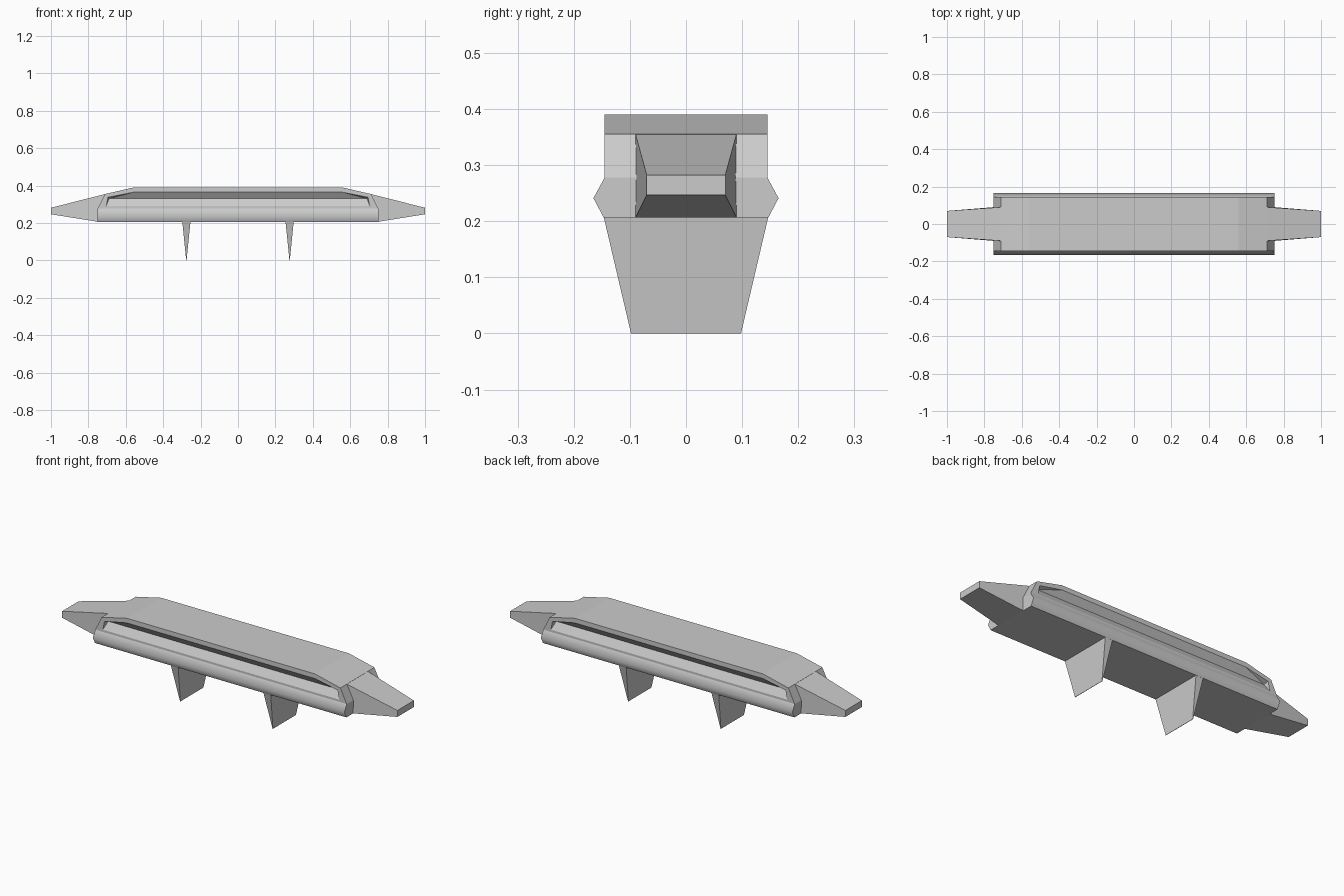
import bpy, bmesh, math

old = bpy.data.objects.get("Cube")
if old:
    bpy.data.objects.remove(old, do_unlink=True)

grey = bpy.data.materials.new("light_grey")
grey.use_nodes = True
colour = (0.6, 0.6, 0.6, 1)
grey.diffuse_color = colour
grey.node_tree.nodes["Principled BSDF"].inputs["Base Color"].default_value = colour


def finish(name, bm):
    bmesh.ops.recalc_face_normals(bm, faces=bm.faces)
    mesh = bpy.data.meshes.new(name)
    bm.to_mesh(mesh)
    bm.free()
    mesh.materials.append(grey)
    obj = bpy.data.objects.new(name, mesh)
    bpy.context.collection.objects.link(obj)
    return obj


def loft(name, rings):
    """Skin a closed solid over a list of four-cornered rings."""
    bm = bmesh.new()
    loops = [[bm.verts.new(p) for p in ring] for ring in rings]
    for a, b in zip(loops, loops[1:]):
        for i in range(4):
            j = (i + 1) % 4
            bm.faces.new((a[i], a[j], b[j], b[i]))
    bm.faces.new(loops[0])
    bm.faces.new(loops[-1])
    return finish(name, bm)


def hull(name, points):
    bm = bmesh.new()
    for p in points:
        bm.verts.new(p)
    bmesh.ops.convex_hull(bm, input=bm.verts)
    bmesh.ops.dissolve_limit(bm, angle_limit=0.01, verts=bm.verts, edges=bm.edges)
    return finish(name, bm)


def rect(hx, hy, z, cx=0):
    return [(cx - hx, -hy, z), (cx + hx, -hy, z), (cx + hx, hy, z), (cx - hx, hy, z)]


def activate(obj):
    bpy.ops.object.select_all(action="DESELECT")
    obj.select_set(True)
    bpy.context.view_layer.objects.active = obj


# Main body: bulging lower sides, tapered ends, flat top
body = loft("body", [rect(0.75, 0.147, 0.207), rect(0.75, 0.165, 0.241),
                     rect(0.75, 0.145, 0.278), rect(0.712, 0.145, 0.355),
                     rect(0.56, 0.145, 0.39)])

# V-shaped grooves along both long sides
opening = [(0.705, 0.29), (0.695, 0.338), (0.56, 0.365)]
for side in (-1, 1):
    points = []
    for m in (-1, 1):
        points += [(m * x, side * y, z) for x, z in opening for y in (0.145, 0.155)]
        points.append((m * 0.69, side * 0.12, 0.33))
    cutter = hull("groove_cutter", points)
    cutter.hide_render = True
    mod = body.modifiers.new("groove", "BOOLEAN")
    mod.operation = "DIFFERENCE"
    mod.solver = "EXACT"
    mod.object = cutter
    activate(body)
    bpy.ops.object.modifier_apply(modifier=mod.name)
    bpy.data.objects.remove(cutter, do_unlink=True)

# Smooth only across the bulge; the body ends and grooves stay crisp
activate(body)
bpy.ops.object.shade_smooth_by_angle(angle=math.radians(62))
for face in body.data.polygons:
    c = face.center
    face.use_smooth = c.z < 0.275 and abs(c.y) > 0.14

for m, side in ((1, "left"), (-1, "right")):
    # Tapered end wing
    root = [(0.71, -0.09, 0.355), (0.71, 0.09, 0.355), (0.75, 0.09, 0.207), (0.75, -0.09, 0.207)]
    tip = [(1, -0.07, 0.282), (1, 0.07, 0.282), (1, 0.07, 0.247), (1, -0.07, 0.247)]
    loft(side + "_wing", [[(m * x, y, z) for x, y, z in ring] for ring in (root, tip)])
    # Wedge-shaped leg
    loft(side + "_leg", [rect(0.022, 0.147, 0.209, m * 0.276), rect(0.001, 0.098, 0, m * 0.276)])
